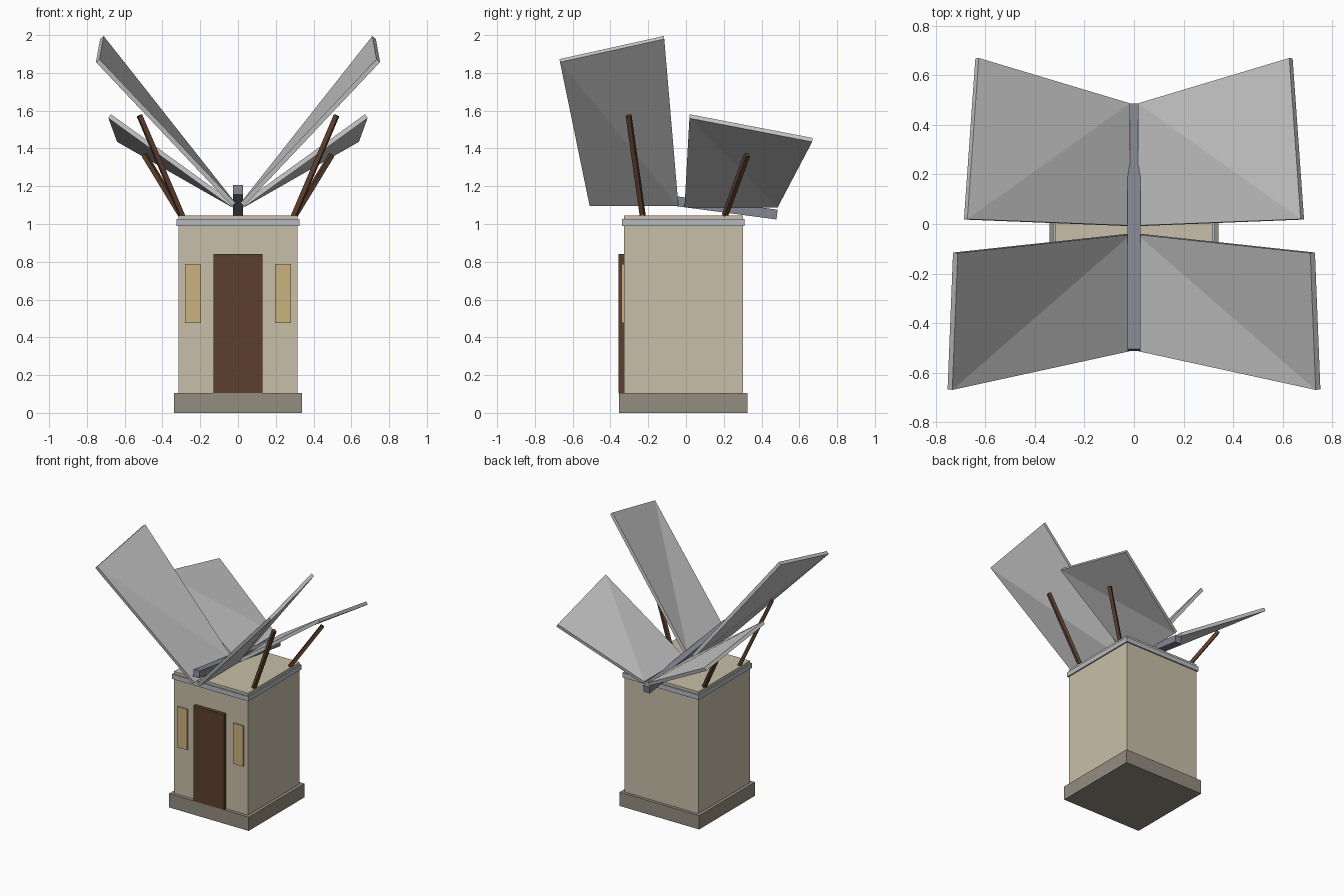
import bpy, bmesh
from mathutils import Vector

if "Cube" in bpy.data.objects:
    bpy.data.objects.remove(bpy.data.objects["Cube"])


def mat(name, r, g, b):
    """Flat material from display (sRGB 0-255) values."""
    lin = [((c / 255 + 0.055) / 1.055) ** 2.4 for c in (r, g, b)]
    m = bpy.data.materials.new(name)
    m.diffuse_color = (*lin, 1)
    m.use_nodes = True
    m.node_tree.nodes["Principled BSDF"].inputs["Base Color"].default_value = m.diffuse_color
    return m


STONE = mat("plinth_stone", 148, 141, 128)
PLASTER = mat("wall_plaster", 200, 191, 168)
TRIM = mat("cornice_grey", 184, 186, 194)
WOOD = mat("dark_wood", 92, 64, 46)
GLASS = mat("window_amber", 202, 178, 128)
PANEL = mat("roof_panel_grey", 198, 198, 198)
STEEL = mat("ridge_steel", 131, 134, 146)


def add(name, bm, material):
    bmesh.ops.recalc_face_normals(bm, faces=bm.faces)
    me = bpy.data.meshes.new(name)
    bm.to_mesh(me)
    bm.free()
    me.materials.append(material)
    ob = bpy.data.objects.new(name, me)
    bpy.context.collection.objects.link(ob)
    return ob


def box(name, lo, hi, material):
    lo, hi = Vector(lo), Vector(hi)
    bm = bmesh.new()
    bmesh.ops.create_cube(bm, size=1)
    bmesh.ops.scale(bm, vec=hi - lo, verts=bm.verts)
    bmesh.ops.translate(bm, vec=(lo + hi) / 2, verts=bm.verts)
    return add(name, bm, material)


def beam(name, a, b, width, height, material):
    """Square-section bar between two points."""
    a, b = Vector(a), Vector(b)
    d = b - a
    bm = bmesh.new()
    bmesh.ops.create_cube(bm, size=1)
    bmesh.ops.scale(bm, vec=(width, height, d.length), verts=bm.verts)
    ob = add(name, bm, material)
    ob.rotation_euler = d.to_track_quat('Z', 'Y').to_euler()
    ob.location = (a + b) / 2
    return ob


def panel(name, corners, thickness, side):
    """Four-cornered plate creased from corner 0 to corner 2, thickened upward."""
    low = [Vector((x * side, y, z)) for x, y, z in corners]
    n = (low[2] - low[0]).cross(low[3] - low[1]).normalized()
    if n.z < 0:
        n = -n
    bm = bmesh.new()
    bot = [bm.verts.new(p) for p in low]
    top = [bm.verts.new(p + n * thickness) for p in low]
    for ring in (bot, top):
        bm.faces.new((ring[0], ring[1], ring[2]))
        bm.faces.new((ring[0], ring[2], ring[3]))
    for i in range(4):
        j = (i + 1) % 4
        bm.faces.new((bot[i], bot[j], top[j], top[i]))
    return add(name, bm, PANEL)


# Building: plinth, walls, cornice band
box("plinth", (-0.34, -0.355, 0), (0.34, 0.325, 0.106), STONE)
box("walls", (-0.316, -0.329, 0.106), (0.316, 0.301, 1.046), PLASTER)
box("cornice", (-0.326, -0.34, 0.99), (0.326, 0.311, 1.026), TRIM)

# Door
box("door", (-0.13, -0.357, 0.106), (0.13, -0.325, 0.842), WOOD)

# Sloping ridge beam, high at the front
beam("ridge_beam", (0, -0.508, 1.181), (0, 0.482, 1.05), 0.052, 0.052, STEEL)

# Creased roof panels: lower-surface corners, crease runs first to third
FRONT = [(0.032, -0.04, 1.095), (0.73, -0.115, 1.979),
         (0.752, -0.667, 1.857), (0.032, -0.51, 1.095)]
REAR = [(0.03, 0.485, 1.087), (0.64, 0.668, 1.435),
        (0.686, 0.018, 1.56), (0.03, -0.008, 1.087)]

for side, label in ((-1, "left"), (1, "right")):
    x = 0.238 * side
    box(f"window_{label}", (x - 0.043, -0.341, 0.475), (x + 0.043, -0.325, 0.788), GLASS)
    panel(f"front_roof_panel_{label}", FRONT, 0.025, side)
    panel(f"rear_roof_panel_{label}", REAR, 0.025, side)
    # Props leaning out under the panels
    beam(f"front_prop_{label}", (0.292 * side, -0.228, 1.035),
         (0.522 * side, -0.304, 1.575), 0.025, 0.025, WOOD)
    beam(f"rear_prop_{label}", (0.30 * side, 0.206, 1.045),
         (0.495 * side, 0.323, 1.365), 0.025, 0.025, WOOD)
